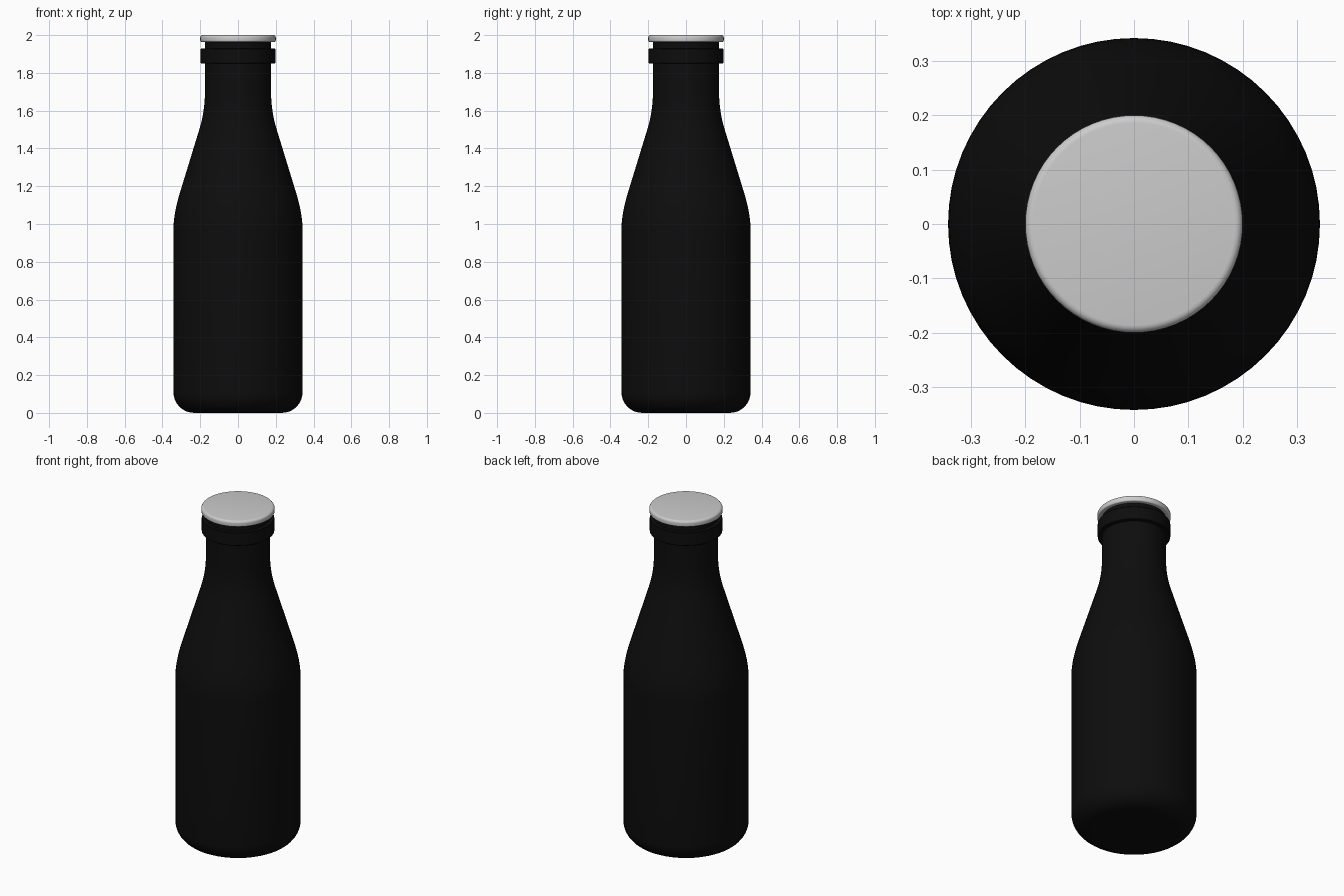
import bpy, bmesh, math

if "Cube" in bpy.data.objects:
    bpy.data.objects.remove(bpy.data.objects["Cube"])

SEGMENTS = 64


def arc(p0, ctrl, p1, steps=8):
    """Quadratic curve points from p0 to p1 (both included)."""
    pts = []
    for i in range(steps + 1):
        t = i / steps
        pts.append(tuple((1 - t) ** 2 * a + 2 * t * (1 - t) * c + t * t * b
                         for a, c, b in zip(p0, ctrl, p1)))
    return pts


def fillet(cr, cz, radius, start, end, steps=8):
    """Circular corner points around (cr, cz), angles in degrees."""
    return [(cr + radius * math.cos(math.radians(start + (end - start) * i / steps)),
             cz + radius * math.sin(math.radians(start + (end - start) * i / steps)))
            for i in range(steps + 1)]


def lathe(name, profile, color=None):
    """Spin a closed-ended (radius, z) profile around the z axis."""
    bm = bmesh.new()
    rings = []
    for r, z in profile:
        rings.append([bm.verts.new((r * math.cos(2 * math.pi * k / SEGMENTS),
                                    r * math.sin(2 * math.pi * k / SEGMENTS), z))
                      for k in range(SEGMENTS)])
    for low, high in zip(rings, rings[1:]):
        for k in range(SEGMENTS):
            n = (k + 1) % SEGMENTS
            bm.faces.new((low[k], low[n], high[n], high[k]))
    bm.faces.new(rings[0][::-1])
    bm.faces.new(rings[-1])
    mesh = bpy.data.meshes.new(name)
    bm.to_mesh(mesh)
    bm.free()
    obj = bpy.data.objects.new(name, mesh)
    bpy.context.collection.objects.link(obj)
    if color:
        mat = bpy.data.materials.new(name + "_color")
        mat.diffuse_color = color
        mat.use_nodes = True
        mat.node_tree.nodes["Principled BSDF"].inputs["Base Color"].default_value = mat.diffuse_color
        mesh.materials.append(mat)
    bpy.ops.object.select_all(action='DESELECT')
    obj.select_set(True)
    bpy.context.view_layer.objects.active = obj
    bpy.ops.object.shade_smooth_by_angle(angle=math.radians(35))
    return obj


BLACK = (0.004, 0.004, 0.004, 1)

# Bottle: rounded base, straight body, sloped shoulder, neck with lip ring
bottle_profile = (
    fillet(0.232, 0.11, 0.11, -90, 0)
    + arc((0.342, 0.97), (0.342, 1.06), (0.30, 1.19))
    + arc((0.205, 1.50), (0.175, 1.598), (0.175, 1.70))
    + [(0.175, 1.85), (0.195, 1.85), (0.198, 1.853),
       (0.198, 1.927), (0.195, 1.93), (0.175, 1.93), (0.175, 1.968)]
)
lathe("bottle", bottle_profile, BLACK)

# Cap: thin disc with a rounded rim
cap_profile = (
    fillet(0.192, 0.008 + 1.964, 0.008, -90, 0, 4)
    + fillet(0.186, 1.986, 0.014, 0, 90, 5)
)
lathe("cap", cap_profile)
